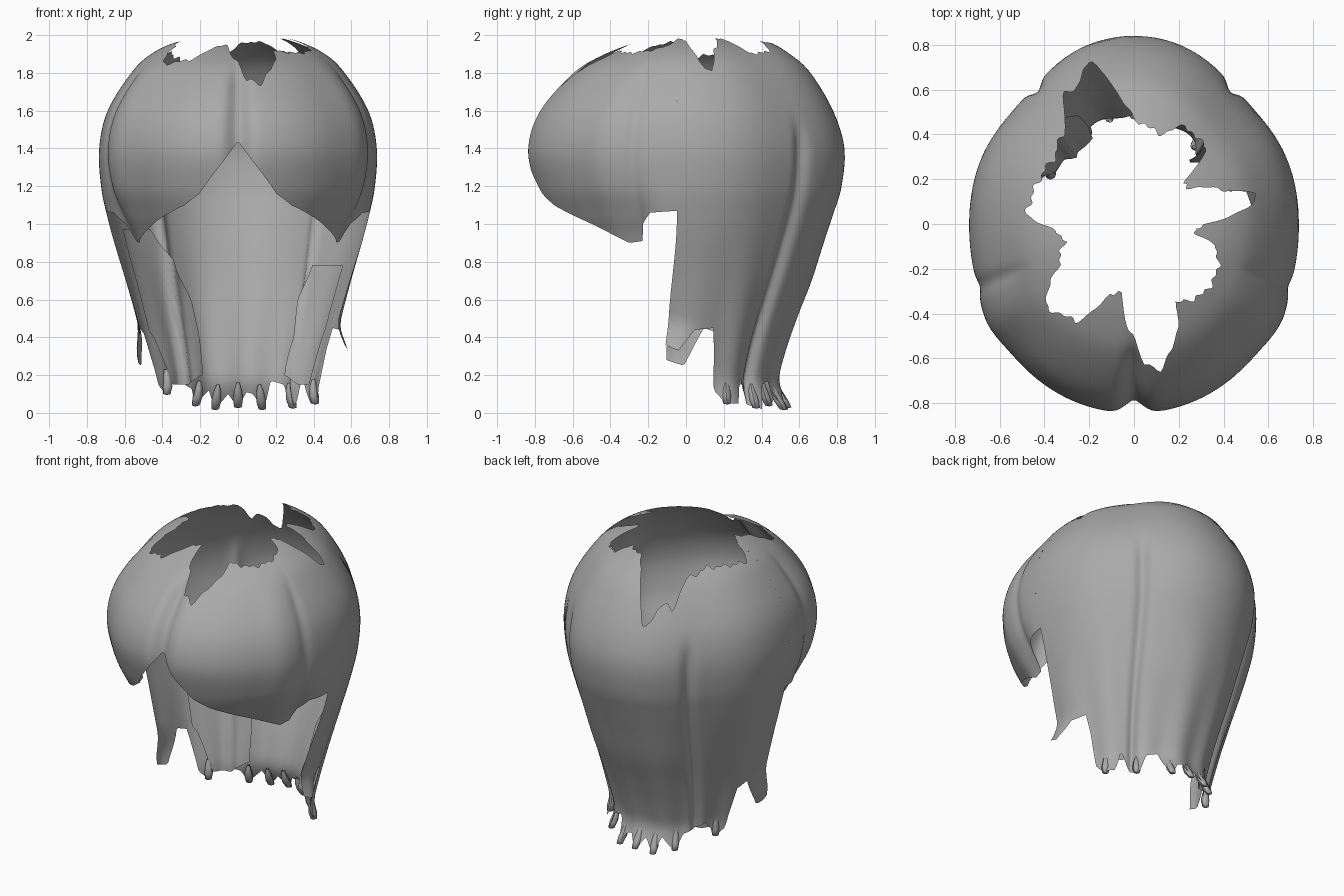
import bpy, math

if "Cube" in bpy.data.objects:
    bpy.data.objects.remove(bpy.data.objects["Cube"])

hair = bpy.data.materials.new("hair_grey")
hair.diffuse_color = (0.4, 0.4, 0.4, 1)
hair.use_nodes = True
hair.node_tree.nodes["Principled BSDF"].inputs["Base Color"].default_value = hair.diffuse_color

# Shell profile rows: height, side radius, front radius, back radius, fringe side radius
ROWS = [(2.02, .10, .05, .18, .10), (1.97, .31, .24, .42, .31), (1.90, .46, .43, .55, .46),
        (1.80, .565, .60, .66, .565), (1.60, .69, .78, .78, .69), (1.40, .735, .845, .84, .735),
        (1.20, .725, .805, .825, .71), (1.05, .695, .74, .78, .64), (.90, .655, .66, .73, .56),
        (.70, .595, .6, .665, .5), (.50, .54, .5, .585, .5), (.30, .49, .5, .515, .5),
        (.15, .46, .5, .49, .5), (0, .47, .5, .57, .5)]
# Torn crown opening: angle, radius
HOLE = [(-5, .28), (0, .31), (8, .52), (14, .56), (20, .44), (32, .3), (40, .28), (46, .48),
        (55, .47), (62, .5), (72, .42), (80, .43), (90, .47), (95, .54), (98, .60), (101, .69),
        (104, .74), (108, .73), (111, .67), (118, .66), (125, .53), (140, .46), (160, .47),
        (175, .48), (180, .42), (185, .34), (195, .32), (210, .39), (222, .54), (240, .5),
        (252, .32), (260, .31), (264, .42), (270, .5), (274, .63), (280, .66), (290, .55),
        (298, .4), (315, .44), (330, .43), (345, .38), (350, .28), (355, .28)]
# Fringe hem by angle away from the front
FRINGE = [(0, 1.44), (6, 1.32), (15, 1.16), (22, 1.1), (30, 1.06), (42, 1.0), (55, .93),
          (60, .9), (67, .91), (69, 1.0), (74, 1.06), (86, 1.07)]
# Ragged hem of the long hair by angle
HEM = [(-4, .36), (2, .33), (8, .44), (17, .45), (19, .12), (27, .05), (36, .05), (40, .19),
       (46, .05), (54, .02), (59, .15), (68, .17), (72, .08), (76, .02), (81, .1), (85, .11),
       (90, .03), (96, .1), (103, .02), (108, .12), (117, .04), (123, .13), (130, .15),
       (140, .2), (149, .1), (156, .15), (161, .42), (168, .45), (176, .25), (184, .28)]


def lerp_table(table, x):
    for (a, va), (b, vb) in zip(table, table[1:]):
        if x <= b:
            return va + (vb - va) * max(0, (x - a) / (b - a))
    return table[-1][1]


def smooth(a, b, x):
    t = min(1, max(0, (x - a) / (b - a)))
    return t * t * (3 - 2 * t)


def row(s):
    """Smoothly interpolated profile row."""
    n = len(ROWS) - 1
    i = min(int(s), n - 1)
    t = s - i
    p = [ROWS[min(n, max(0, i + k))] for k in (-1, 0, 1, 2)]
    return [.5 * (2 * b + (c - a) * t + (2 * a - 5 * b + 4 * c - d) * t * t
                  + (3 * b - a - 3 * c + d) * t ** 3) for a, b, c, d in zip(*p)]


def shell_point(deg, s):
    """Radius and height of the hair surface."""
    z, w, f, b, wf = row(s)
    c, sn = math.cos(math.radians(deg)), math.sin(math.radians(deg))
    if sn < 0:
        w += (wf - w) * (1 - smooth(62, 82, abs(deg - 270)))
    n = 2.06 if sn < 0 else 2.0
    r = (abs(c / w) ** n + abs(sn / (f if sn < 0 else b)) ** n) ** (-1 / n)
    low = 1 - smooth(.1, 1.2, z)
    mid = 1 - smooth(1.7, 1.92, z)
    seam = 1 - smooth(1.35, 1.6, z)

    def bump(at, wid):
        return math.exp(-((deg - at) / wid) ** 2)
    r *= 1 - .055 * (bump(49, 20) + bump(131, 20))               # flattened rear corners
    r += .02 * mid * (bump(326, 9) + bump(214, 9))               # fuller fringe corners
    r -= .055 * bump(270, 4) * mid                               # centre parting
    r -= .03 * seam * (bump(54 - 6 * low, 3) + bump(126 + 6 * low, 3))   # rear seams
    r -= .012 * mid * (bump(338, 3) + bump(202, 3))              # fringe side grooves
    if sn > 0:
        r += .009 * low * math.sin(math.radians(deg * 14))       # strands
    flick = 1 - smooth(.28, .5, z)                               # flicked side tips
    if deg < 20 or 160 < deg < 190:
        r += flick * (.10 * (1 - smooth(0, 14, deg)) + .05 * smooth(166, 180, deg))
    return r, z


def solve(test):
    lo, hi = 0, len(ROWS) - 1
    for _ in range(30):
        m = (lo + hi) / 2
        lo, hi = (lo, m) if test(m) else (m, hi)
    return hi


def at_height(deg, z):
    """Shell radius at a given height."""
    return shell_point(deg, solve(lambda s: row(s)[0] <= z))[0]


def polar(deg, r, z):
    return (r * math.cos(math.radians(deg)), r * math.sin(math.radians(deg)), z)


def grid_object(name, grid):
    nr = len(grid[0])
    faces = [(i * nr + j, i * nr + j + 1, (i + 1) * nr + j + 1, (i + 1) * nr + j)
             for i in range(len(grid) - 1) for j in range(nr - 1)]
    me = bpy.data.meshes.new(name)
    me.from_pydata([p for col in grid for p in col], [], faces)
    me.materials.append(hair)
    ob = bpy.data.objects.new(name, me)
    bpy.context.collection.objects.link(ob)
    for p in me.polygons:
        p.use_smooth = True


def shell(name, a0, a1, hem, nrows=44):
    grid, cols = [], int((a1 - a0) / 1.2)
    for i in range(cols + 1):
        deg = a0 + (a1 - a0) * i / cols
        hole = lerp_table(HOLE, deg) + .015 * math.sin(deg * .7) * math.sin(deg * .23)
        top = solve(lambda s: shell_point(deg, s)[0] >= hole or s > 5)
        end = solve(lambda s: row(s)[0] <= hem(deg))
        col = []
        for j in range(nrows):
            r, z = shell_point(deg, top + (end - top) * j / (nrows - 1))
            d = deg
            if deg < 186:                                        # side locks sweep forward
                sweep = 7 * (1 - smooth(.3, 1.05, z))
                d += sweep * (smooth(160, 184, deg) - 1 + smooth(-4, 20, deg))
            col.append(polar(d, r, z))
        grid.append(col)
    grid_object(name, grid)


shell("fringe", 184, 356, lambda d: lerp_table(FRINGE, abs(d - 270)))
shell("long_hair", -4, 184, lambda d: lerp_table(HEM, d))


# Torn inner locks lining the side hair, with a tapered hem
def inner_lock(name, left, top, edge):
    grid = []
    for k in range(15):
        t = k / 14
        end = .44 - .29 * smooth(0, .3, t) + .05 * smooth(.6, 1, t)
        col = []
        for i in range(25):
            z = top + (end - top) * i / 24
            deg = 22 + (lerp_table(edge, 1 - z) - 22) * t
            deg = 180 - deg if left else deg
            col.append(polar(deg, at_height(deg, z) - .02 - .025 * t, z))
        grid.append(col)
    grid_object(name, grid)


inner_lock("inner_lock_left", True, .97, [(.02, 42), (.2, 53), (.4, 63), (.6, 65), (.85, 64)])
inner_lock("inner_lock_right", False, .78, [(.2, 46), (.4, 50), (.6, 47), (.85, 50)])

# Slim curled tips that continue the hem
for n, deg in enumerate((28, 52, 76, 90, 103, 117, 149)):
    hem = lerp_table(HEM, deg)
    ring = []
    for k in range(9):
        a = k * math.tau / 8
        col = []
        for up, rad in ((.13, .008), (.09, .02), (.04, .026), (.0, .02), (-.005, .004)):
            z = max(.005, hem + up)
            x, y, _ = polar(deg, at_height(deg, z) - .012, z)
            col.append((x + rad * math.cos(a), y + rad * math.sin(a), z))
        ring.append(col)
    grid_object(f"hair_tip_{n + 1}", ring)
